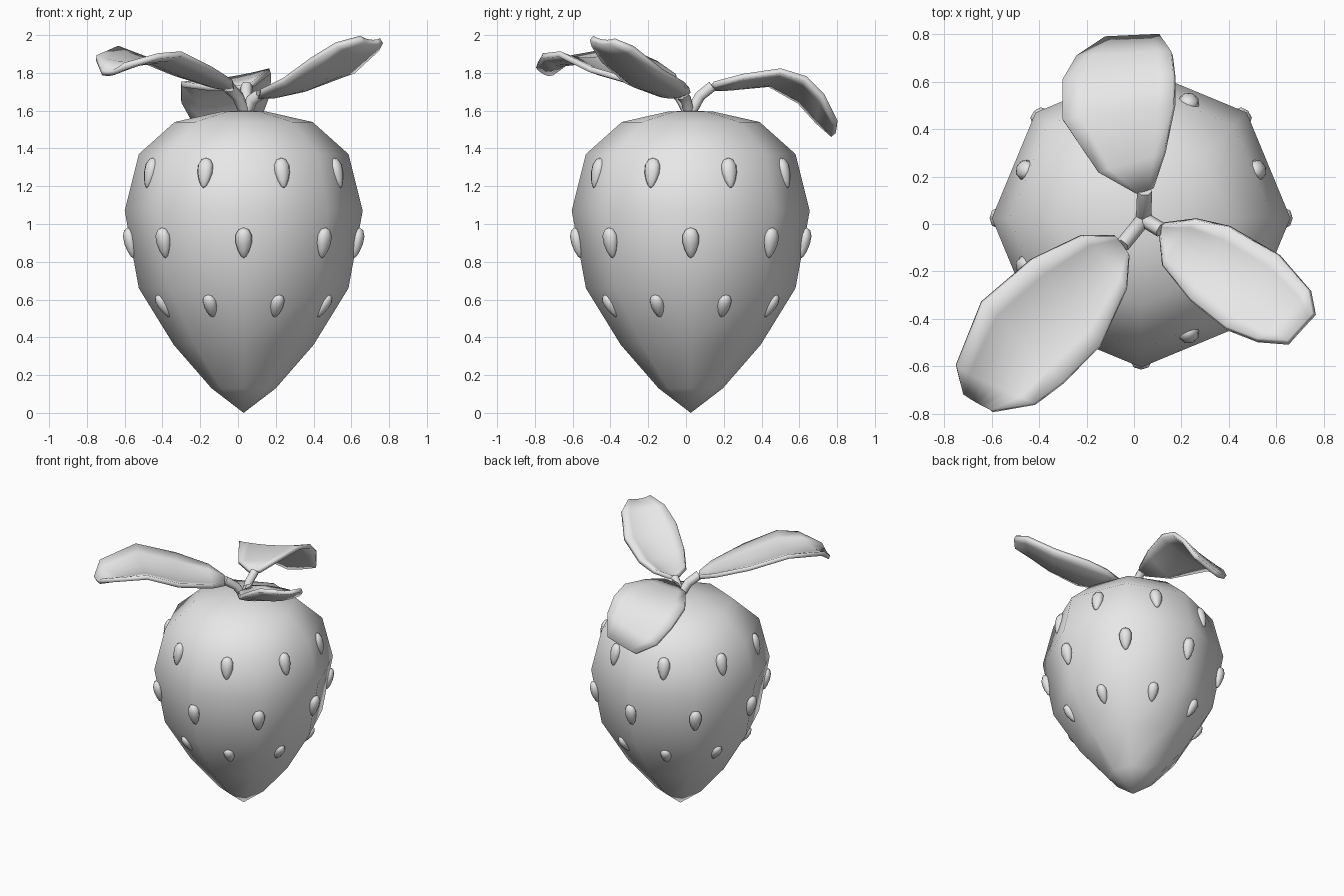
import bpy, bmesh, math
from mathutils import Vector, Matrix

cube = bpy.data.objects.get("Cube")
if cube:
    bpy.data.objects.remove(cube, do_unlink=True)

grey = bpy.data.materials.new("plain_grey")
grey.use_nodes = True
grey.diffuse_color = (0.8, 0.8, 0.8, 1)
grey.node_tree.nodes["Principled BSDF"].inputs["Base Color"].default_value = (0.8, 0.8, 0.8, 1)

CENTRE = Vector((0.03, 0.025, 0))
SIDES = 8


def add_object(name, data):
    obj = bpy.data.objects.new(name, data)
    bpy.context.collection.objects.link(obj)
    data.materials.append(grey)
    return obj


def finish(name, bm):
    bmesh.ops.recalc_face_normals(bm, faces=bm.faces[:])
    mesh = bpy.data.meshes.new(name)
    bm.to_mesh(mesh)
    bm.free()
    mesh.shade_smooth()
    return add_object(name, mesh)


# Fruit body: eight-sided lathe, pointed below and flattened above
profile = [(0, 0), (0.17, 0.13), (0.37, 0.36), (0.555, 0.66), (0.63, 1.07),
           (0.555, 1.37), (0.365, 1.54), (0.12, 1.595), (0, 1.6)]
bm = bmesh.new()
verts = [bm.verts.new(CENTRE + Vector((r, 0, z))) for r, z in profile]
edges = [bm.edges.new(pair) for pair in zip(verts, verts[1:])]
bmesh.ops.spin(bm, geom=verts + edges, cent=CENTRE, axis=(0, 0, 1),
               angle=math.tau, steps=SIDES, use_merge=True)
bmesh.ops.remove_doubles(bm, verts=bm.verts[:], dist=0.001)
finish("fruit_body", bm)


def surface(z):
    """Radius and slope of the body at a height."""
    for (r0, z0), (r1, z1) in zip(profile, profile[1:]):
        if z0 <= z <= z1:
            slope = (r1 - r0) / (z1 - z0)
            return r0 + slope * (z - z0), slope


# Seeds: egg shapes with the narrow end down, in three staggered rings
def add_seed(name, angle, z, length, roundness):
    radius, slope = surface(z)
    out = Vector((math.cos(angle), math.sin(angle), 0))
    side = Vector((-out.y, out.x, 0))
    up = (Vector((0, 0, 1)) + out * slope).normalized()
    normal = side.cross(up)
    place = CENTRE + out * radius * roundness + Vector((0, 0, z))
    frame = Matrix((side, up, normal)).transposed()
    bm = bmesh.new()
    bmesh.ops.create_uvsphere(bm, u_segments=8, v_segments=6, radius=1)
    for v in bm.verts:
        taper = 1 + 0.35 * v.co.z
        local = Vector((v.co.x * taper * 0.26, v.co.z * 0.5, v.co.y * taper * 0.2))
        v.co = place + frame @ (local * length)
    finish(name, bm)


face_middle = math.cos(math.pi / SIDES)
rings = [("lower", 0.565, 0.14, 0.5, face_middle),
         ("middle", 0.9, 0.165, 0, 1),
         ("upper", 1.27, 0.165, 0.5, face_middle)]
for ring, z, length, shift, roundness in rings:
    for i in range(SIDES):
        add_seed(f"{ring}_seed_{i}", (i + shift) * math.tau / SIDES, z, length, roundness)


# Leaves: cupped blades given by opposite rim points, each on a short stalk
def add_leaf(name, rows, cup, across=6):
    bm = bmesh.new()
    grid = []
    for i, (left, right) in enumerate(rows):
        left, right = Vector(left), Vector(right)
        depth = cup * math.sin(math.pi * (i + 0.3) / len(rows))
        line = []
        for j in range(across + 1):
            u = j / across
            co = left.lerp(right, u)
            co.z -= depth * 4 * u * (1 - u)
            line.append(bm.verts.new(co))
        grid.append(line)
    for a, b in zip(grid, grid[1:]):
        for j in range(across):
            bm.faces.new((a[j], a[j + 1], b[j + 1], b[j]))
    blade = finish(name, bm)
    solid = blade.modifiers.new("thickness", 'SOLIDIFY')
    solid.thickness = 0.03
    solid.offset = 0

    curve = bpy.data.curves.new(name + "_stalk", 'CURVE')
    curve.dimensions = '3D'
    curve.bevel_depth = 0.032
    curve.bevel_resolution = 1
    curve.use_fill_caps = True
    end = (Vector(rows[0][0]) + Vector(rows[0][1])) / 2
    base = Vector((0.04, 0.02, 1.58))
    bend = base.lerp(end, 0.45) + Vector((0, 0, 0.03))
    spline = curve.splines.new('POLY')
    spline.points.add(2)
    for point, co in zip(spline.points, (base, bend, end)):
        point.co = (*co, 1)
    add_object(name + "_stalk", curve)


add_leaf("back_leaf", [
    ((0.01, 0.13, 1.72), (0.08, 0.15, 1.74)),
    ((-0.15, 0.22, 1.72), (0.13, 0.3, 1.78)),
    ((-0.3, 0.44, 1.74), (0.17, 0.5, 1.81)),
    ((-0.3, 0.6, 1.65), (0.17, 0.63, 1.77)),
    ((-0.24, 0.7, 1.54), (0.16, 0.72, 1.68)),
    ((-0.12, 0.78, 1.47), (0.11, 0.79, 1.54))], 0.015)

add_leaf("right_leaf", [
    ((-0.08, -0.05, 1.73), (-0.02, -0.13, 1.72)),
    ((-0.22, -0.05, 1.78), (-0.03, -0.27, 1.75)),
    ((-0.43, -0.15, 1.85), (-0.14, -0.51, 1.82)),
    ((-0.64, -0.33, 1.93), (-0.3, -0.67, 1.9)),
    ((-0.75, -0.6, 1.88), (-0.42, -0.76, 1.89)),
    ((-0.72, -0.71, 1.8), (-0.6, -0.79, 1.84))], 0.05)

add_leaf("left_leaf", [
    ((0.12, 0, 1.69), (0.11, -0.05, 1.68)),
    ((0.26, 0.02, 1.71), (0.12, -0.17, 1.7)),
    ((0.4, -0.01, 1.74), (0.24, -0.32, 1.76)),
    ((0.61, -0.13, 1.81), (0.39, -0.44, 1.87)),
    ((0.74, -0.28, 1.93), (0.52, -0.49, 1.95)),
    ((0.76, -0.38, 1.97), (0.65, -0.5, 1.985))], 0.04)
